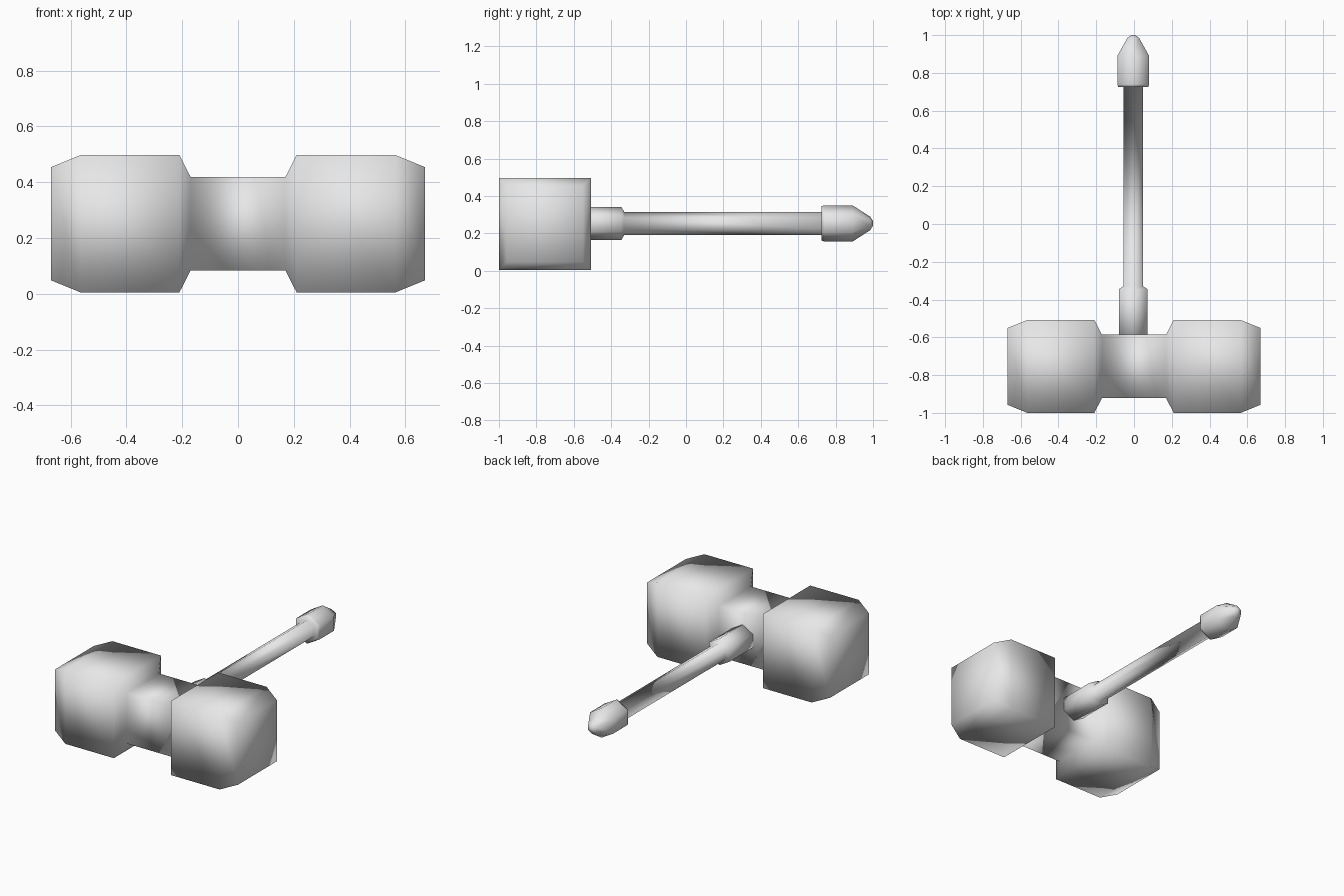
import bpy, bmesh, math
from mathutils import Vector, Matrix

cube = bpy.data.objects.get("Cube")
if cube:
    bpy.data.objects.remove(cube, do_unlink=True)

GREY = (0.8, 0.8, 0.8, 1.0)
mat = bpy.data.materials.new("plain grey")
mat.use_nodes = True
mat.diffuse_color = GREY
mat.node_tree.nodes["Principled BSDF"].inputs["Base Color"].default_value = GREY


def loft(name, profile, sides, turn, axis_rot, location):
    """Skin polygon rings given as (distance along axis, corner radius)."""
    bm = bmesh.new()
    rings = []
    for along, radius in profile:
        ring = []
        for i in range(sides):
            a = turn + math.tau * i / sides
            p = Vector((radius * math.cos(a), radius * math.sin(a), along))
            ring.append(bm.verts.new(axis_rot @ p))
        rings.append(ring)
    for low, high in zip(rings, rings[1:]):
        for i in range(sides):
            j = (i + 1) % sides
            bm.faces.new((low[i], low[j], high[j], high[i]))
    bm.faces.new(rings[0][::-1])
    bm.faces.new(rings[-1])
    bmesh.ops.recalc_face_normals(bm, faces=bm.faces)
    for face in bm.faces:
        face.smooth = True
    mesh = bpy.data.meshes.new(name)
    bm.to_mesh(mesh)
    bm.free()
    mesh.materials.append(mat)
    obj = bpy.data.objects.new(name, mesh)
    obj.location = location
    bpy.context.collection.objects.link(obj)
    return obj


# Double-faced square head, mirrored about its narrow neck
half = [(0.17, 0.168), (0.21, 0.246), (0.565, 0.246), (0.67, 0.203)]
half = [(x, r * math.sqrt(2)) for x, r in half]
head_profile = [(-x, r) for x, r in reversed(half)] + half
loft("hammer_head", head_profile, 4, math.pi / 4,
     Matrix.Rotation(math.pi / 2, 3, "Y"), (0, -0.754, 0.251))

# Six-sided handle: collar, shaft and pointed pommel
handle_profile = [
    (-0.62, 0.088), (-0.345, 0.088), (-0.33, 0.061),   # collar
    (0.73, 0.061), (0.725, 0.092), (0.74, 0.097),      # shaft into pommel
    (0.89, 0.097), (0.985, 0.036), (1.0, 0.012),       # pommel point
]
loft("handle", handle_profile, 6, math.pi / 2,
     Matrix.Rotation(-math.pi / 2, 3, "X"), (-0.004, 0, 0.253))
